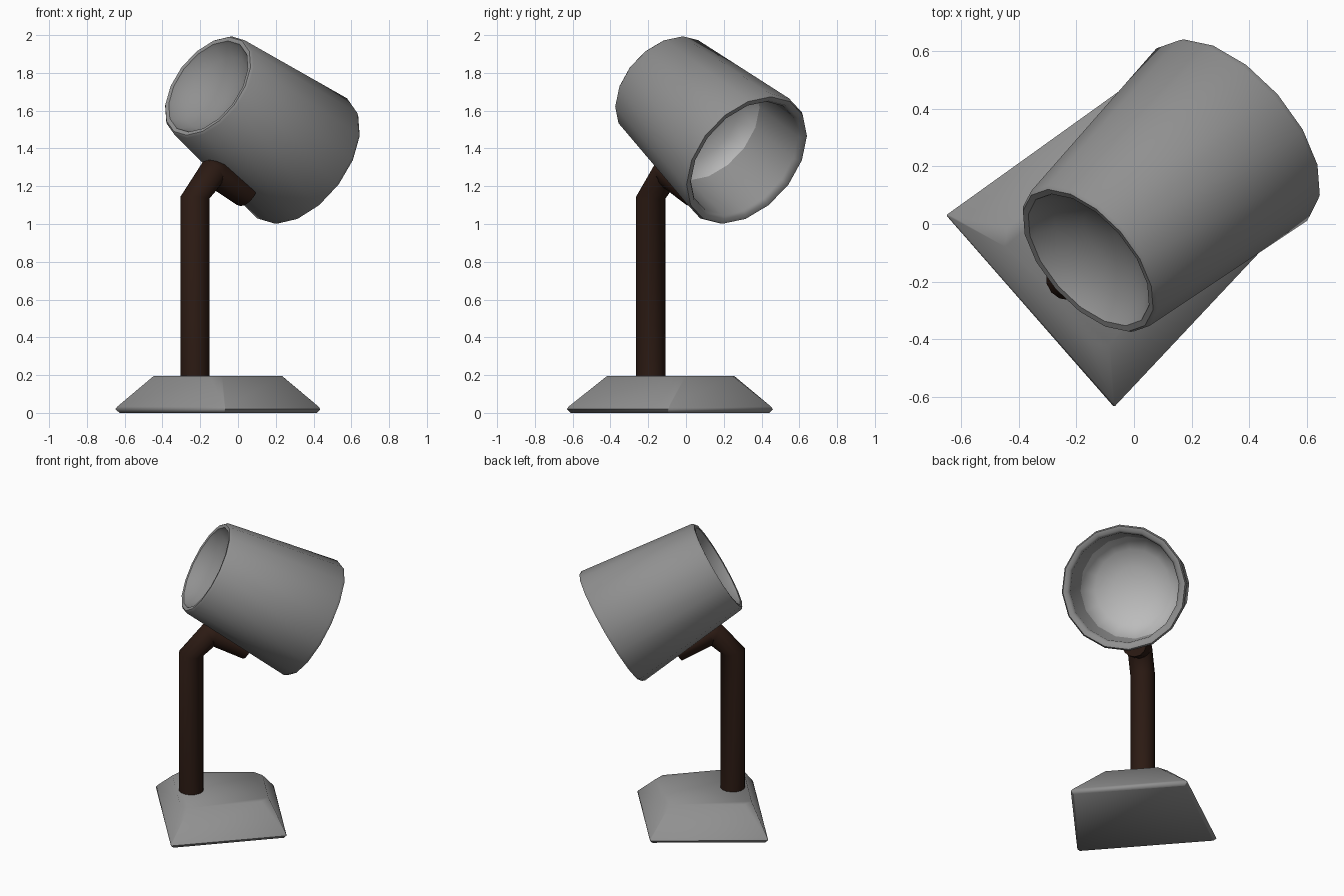
import bpy, bmesh, math
from mathutils import Matrix, Vector

if "Cube" in bpy.data.objects:
    bpy.data.objects.remove(bpy.data.objects["Cube"])

# The lamp is built along local x, then the whole thing is turned about z
TURN = Matrix.Rotation(math.radians(41.2), 4, 'Z') @ Matrix.Translation((0, 0.01, 0))


def material(name, *rgb):
    m = bpy.data.materials.new(name)
    m.diffuse_color = (*rgb, 1)
    m.use_nodes = True
    m.node_tree.nodes["Principled BSDF"].inputs["Base Color"].default_value = m.diffuse_color
    return m


GREY = material("mid_grey", 0.28, 0.28, 0.28)
PALE = material("pale_grey", 0.5, 0.5, 0.5)
BROWN = material("dark_brown", 0.025, 0.0105, 0.0065)


def finish(bm, name, matrix, angle, *mats):
    bm.transform(matrix)
    bmesh.ops.remove_doubles(bm, verts=bm.verts, dist=1e-5)
    bmesh.ops.recalc_face_normals(bm, faces=bm.faces)
    me = bpy.data.meshes.new(name)
    bm.to_mesh(me)
    bm.free()
    for m in mats:
        me.materials.append(m)
    ob = bpy.data.objects.new(name, me)
    bpy.context.collection.objects.link(ob)
    bpy.ops.object.select_all(action='DESELECT')
    ob.select_set(True)
    bpy.context.view_layer.objects.active = ob
    bpy.ops.object.shade_smooth_by_angle(angle=math.radians(angle))
    return ob


def loft(bm, rings):
    for a, b in zip(rings, rings[1:]):
        for i in range(len(a)):
            j = (i + 1) % len(a)
            bm.faces.new((a[i], a[j], b[j], b[i]))
    bm.faces.new(rings[0])
    bm.faces.new(rings[-1])


# Base: tapered slab, narrower at one end, corners clipped towards the top
def slab_ring(bm, x0, x1, w0, w1, cut, z):
    corners = [Vector(p) for p in ((x0, -w0, z), (x1, -w1, z), (x1, w1, z), (x0, w0, z))]
    ring = []
    for i, c in enumerate(corners):
        for n in (corners[i - 1], corners[(i + 1) % 4]):
            ring.append(bm.verts.new(c + (n - c).normalized() * cut))
    return ring


bm = bmesh.new()
loft(bm, [slab_ring(bm, *r) for r in (
    (-0.455, 0.255, 0.427, 0.355, 0.004, 0.005),
    (-0.470, 0.268, 0.442, 0.370, 0.004, 0.025),
    (-0.464, 0.262, 0.432, 0.360, 0.005, 0.04),
    (-0.388, 0.175, 0.275, 0.215, 0.05, 0.2))])
finish(bm, "base", TURN @ Matrix.Translation((0, 0, -0.005)), 66, GREY)

# Stem: round tube with an elbow and a cradle section flattened against the head
SIDES = 14
bm = bmesh.new()
rings = []
for x, z, tilt, top in ((-0.294, 0.19, 0, -1), (-0.294, 1.14, 6, -1), (-0.175, 1.268, 62, -1),
                        (-0.15, 1.268, 105, -1), (0.065, 1.162, 120, -0.01)):
    m = Matrix.Translation((x, 0, z)) @ Matrix.Rotation(math.radians(tilt), 4, 'Y')
    rings.append([bm.verts.new(m @ Vector((max(top, 0.078 * math.cos(k)), 0.078 * math.sin(k), 0)))
                  for k in (2 * math.pi * i / SIDES for i in range(SIDES))])
loft(bm, rings)
finish(bm, "stem", TURN, 50, BROWN)

# Head: flared drum with a dished recess in each end (radius, distance along axis)
profile = [(0, 0.15), (0.13, 0.125), (0.22, 0.075), (0.268, 0.022), (0.278, 0.003), (0.3, 0),
           (0.311, 0.012), (0.397, 0.765), (0.388, 0.785), (0.36, 0.782), (0.345, 0.76),
           (0.322, 0.44), (0.24, 0.37), (0.13, 0.33), (0, 0.315)]
bm = bmesh.new()
vs = [bm.verts.new((r, 0, t)) for r, t in profile]
es = [bm.edges.new(p) for p in zip(vs, vs[1:])]
bmesh.ops.spin(bm, geom=vs + es, cent=(0, 0, 0), axis=(0, 0, 1),
               angle=2 * math.pi, steps=16, use_merge=True)
# Pale reflector at the bottom of the wide recess
for f in bm.faces:
    c = f.calc_center_median()
    if c.xy.length < 0.3 and 0.3 < c.z < 0.45:
        f.material_index = 1
tilt = Matrix.Translation((-0.203, 0, 1.73)) @ Matrix.Rotation(math.radians(120), 4, 'Y')
finish(bm, "lamp_head", TURN @ tilt, 50, GREY, PALE)
